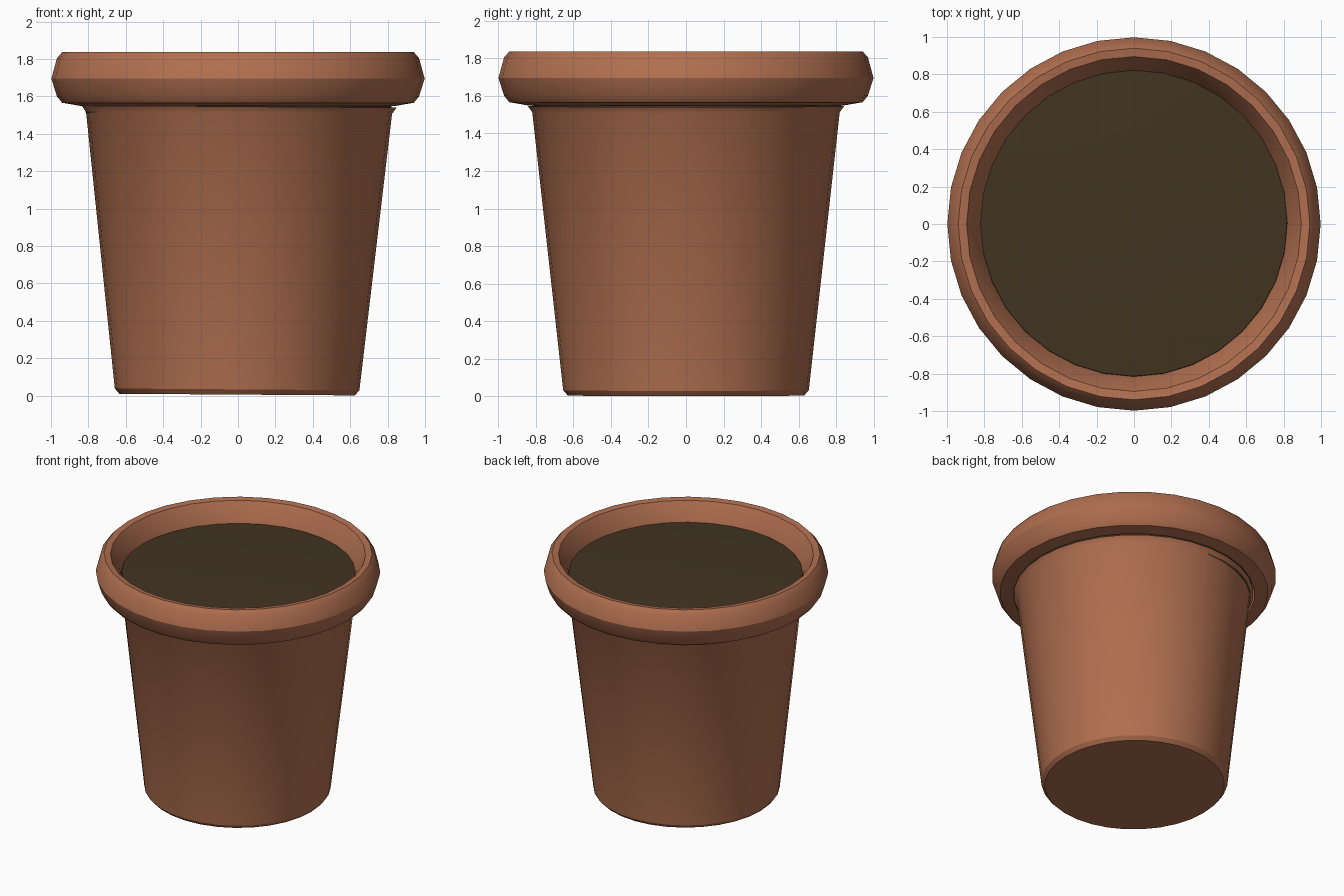
import bpy, bmesh, math

if "Cube" in bpy.data.objects:
    bpy.data.objects.remove(bpy.data.objects["Cube"])

SIDES = 32


def material(name, rgb):
    m = bpy.data.materials.new(name)
    m.diffuse_color = (*rgb, 1)
    m.use_nodes = True
    m.node_tree.nodes["Principled BSDF"].inputs["Base Color"].default_value = m.diffuse_color
    return m


def lathe(name, profile, mat, cap_first=False, tip=None):
    """Revolve (radius, height) points, ordered up the outside, around z."""
    bm = bmesh.new()
    rings = []
    for r, z in profile:
        rings.append([bm.verts.new((r * math.cos(2 * math.pi * i / SIDES),
                                    r * math.sin(2 * math.pi * i / SIDES), z))
                      for i in range(SIDES)])
    for lower, upper in zip(rings, rings[1:]):
        for i in range(SIDES):
            j = (i + 1) % SIDES
            bm.faces.new((lower[i], lower[j], upper[j], upper[i]))
    if cap_first:
        bm.faces.new(rings[0][::-1])
    if tip is not None:
        centre = bm.verts.new((0, 0, tip))
        for i in range(SIDES):
            bm.faces.new((rings[-1][i], rings[-1][(i + 1) % SIDES], centre))
    mesh = bpy.data.meshes.new(name)
    bm.to_mesh(mesh)
    bm.free()
    mesh.materials.append(mat)
    ob = bpy.data.objects.new(name, mesh)
    bpy.context.collection.objects.link(ob)
    bpy.ops.object.select_all(action='DESELECT')
    ob.select_set(True)
    bpy.context.view_layer.objects.active = ob
    bpy.ops.object.shade_smooth_by_angle(angle=math.radians(30))
    return ob


clay = material("terracotta", (0.44, 0.16, 0.08))
earth = material("dark_soil", (0.054, 0.034, 0.015))

# Tapered body with bevelled foot and flared neck, standing very slightly askew
body = lathe("pot_body", [(0.63, 0.006), (0.654, 0.034),
                          (0.818, 1.512), (0.842, 1.546)],
             clay, cap_first=True)
body.rotation_euler.y = math.radians(0.4)
body.location.x = -0.005

# Thick rounded rim that rolls over the top and down to the soil
lathe("pot_rim", [(0.845, 1.55), (0.94, 1.566), (0.968, 1.60), (0.998, 1.695),
                  (0.968, 1.805), (0.94, 1.837), (0.895, 1.83),
                  (0.83, 1.72), (0.812, 1.65)], clay)

# Soil filling the top, gently domed and a touch lower at the back left
soil = lathe("soil", [(0.812, 1.51), (0.826, 1.56), (0.82, 1.692),
                      (0.55, 1.704), (0.28, 1.711)], earth, tip=1.714)
soil.rotation_euler = (math.radians(-0.3), math.radians(-0.3), 0)
soil.location = (0.008, -0.003, 0)
